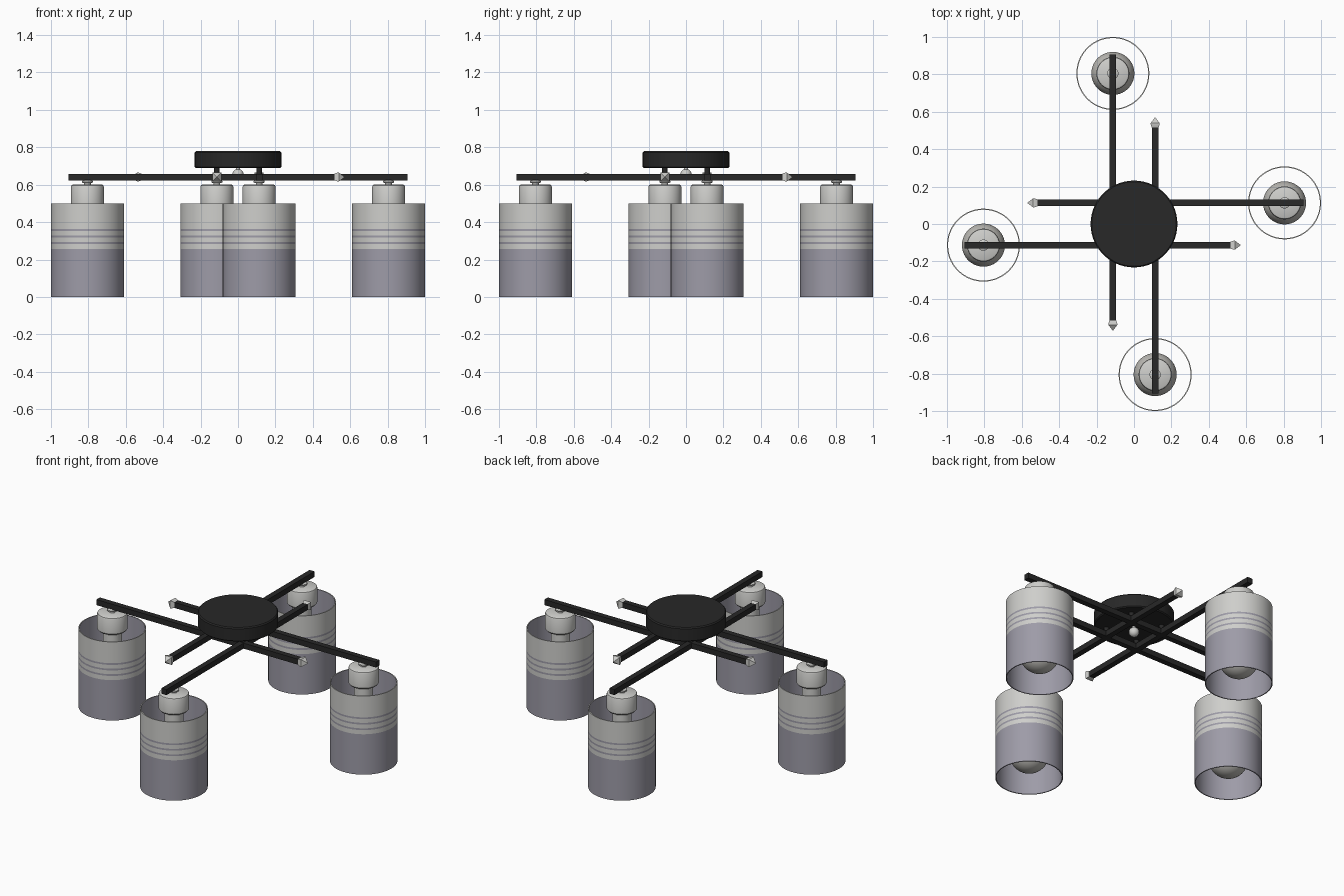
import bpy, bmesh
from math import pi, cos, sin, radians
from mathutils import Matrix, Vector

if "Cube" in bpy.data.objects:
    bpy.data.objects.remove(bpy.data.objects["Cube"])


def material(name, r, g, b):
    m = bpy.data.materials.new(name)
    m.use_nodes = True
    m.diffuse_color = (r, g, b, 1)
    m.node_tree.nodes["Principled BSDF"].inputs["Base Color"].default_value = (r, g, b, 1)
    return m


BLACK = material("matte black", 0.021, 0.021, 0.021)
SILVER = material("brushed silver", 0.62, 0.62, 0.60)
GLASS = material("smoky glass", 0.34, 0.33, 0.39)
BULB = material("bulb grey", 0.50, 0.49, 0.46)


def finish(name, bm, mats, matrix):
    bmesh.ops.recalc_face_normals(bm, faces=bm.faces)
    bm.transform(matrix)
    mesh = bpy.data.meshes.new(name)
    bm.to_mesh(mesh)
    bm.free()
    for m in mats:
        mesh.materials.append(m)
    mesh.shade_smooth()
    mesh.set_sharp_from_angle(angle=radians(35))
    ob = bpy.data.objects.new(name, mesh)
    bpy.context.collection.objects.link(ob)
    return ob


def lathe(name, profile, mats, matrix=Matrix(), sides=48, closed=False, pick=None):
    """Revolve (radius, z) points; pick(face centre) chooses the material slot."""
    bm = bmesh.new()
    rings = []
    for r, z in profile:
        if r == 0:
            rings.append([bm.verts.new((0, 0, z))] * sides)
        else:
            rings.append([bm.verts.new((r * cos(a), r * sin(a), z))
                          for a in (2 * pi * (i + 0.5) / sides for i in range(sides))])
    pairs = list(zip(rings, rings[1:]))
    if closed:
        pairs.append((rings[-1], rings[0]))
    for lo, hi in pairs:
        for i in range(sides):
            j = (i + 1) % sides
            corners = list(dict.fromkeys((lo[i], lo[j], hi[j], hi[i])))
            face = bm.faces.new(corners)
            if pick:
                face.material_index = pick(face.calc_center_median())
    return finish(name, bm, mats, matrix)


def box(name, centre, size, mat, matrix):
    bm = bmesh.new()
    bmesh.ops.create_cube(bm, size=1)
    bm.transform(Matrix.Translation(centre) @ Matrix.Diagonal((*size, 1)))
    return finish(name, bm, [mat], matrix)


def ball_points(radius, centre, start, stop, steps):
    return [(radius * sin(a), centre - radius * cos(a))
            for a in (start + (stop - start) * i / steps for i in range(steps + 1))]


# Ceiling canopy and the finial under it
lathe("canopy", [(0, 0.69), (0.226, 0.69), (0.232, 0.696), (0.232, 0.772),
                 (0.226, 0.779), (0, 0.779)], [BLACK], sides=64)
finial = [(0, 0.625)] + ball_points(0.03, 0.655, 0.2, pi - 0.4, 12) + [(0.012, 0.691), (0, 0.691)]
lathe("finial", finial, [SILVER], sides=24)

# Shade: silver coating on the upper outside, cut by three thin bands
R, WALL, EDGE = 0.195, 0.006, 0.257
BANDS = [0.289, 0.324, 0.359]
HALF = 0.0055
levels = [0, EDGE] + [z + s * HALF for z in BANDS for s in (-1, 1)] + [0.5]
shade_profile = [(R, z) for z in levels] + [(R - WALL, 0.5), (R - WALL, 0)]


def shade_slot(c):
    outside = c.xy.length > R - WALL * 0.75
    banded = any(abs(c.z - z) < HALF for z in BANDS)
    return 1 if outside and c.z > EDGE and not banded else 0


bulb_profile = ([(0, 0.045)] + ball_points(0.115, 0.16, 0.15, 2.3, 18)
                + [(0.062, 0.275), (0.052, 0.32), (0.05, 0.36)])
cap_profile = [(0, 0.36), (0.055, 0.36), (0.055, 0.485), (0.08, 0.49), (0.088, 0.5),
               (0.088, 0.59), (0.085, 0.597), (0.078, 0.601), (0, 0.601)]
joint_profile = [(0, 0.6), (0.018, 0.6), (0.018, 0.608), (0.03, 0.612),
                 (0.03, 0.62), (0.02, 0.626), (0, 0.626)]

# Four identical arms set around the centre like a pinwheel
OFF, BAR, MID = 0.113, 0.035, 0.641
for k in range(4):
    turn = Matrix.Rotation(k * pi / 2, 4, "Z")
    tag = f"_{k + 1}"
    lamp = turn @ Matrix.Translation((0.805, OFF, 0))
    box("arm" + tag, Vector((0.19, OFF, MID)), (1.43, BAR, BAR), BLACK, turn)

    # Pointed square tip on the short end
    tip = turn @ Matrix.Translation((-0.515, OFF, MID)) @ Matrix.Rotation(-pi / 2, 4, "Y")
    lathe("arm_tip" + tag, [(0, 0), (0.025, 0), (0.034, 0.018), (0.034, 0.024), (0, 0.056)],
          [SILVER], tip, sides=4)

    # Post up to the canopy
    lathe("post" + tag, [(0, MID), (0.015, MID), (0.015, 0.692), (0, 0.692)], [BLACK],
          turn @ Matrix.Translation((OFF, OFF, 0)), sides=20)

    # Hanging lamp
    lathe("lamp_joint" + tag, joint_profile, [SILVER], lamp, sides=24)
    lathe("socket_cap" + tag, cap_profile, [SILVER], lamp)
    lathe("bulb" + tag, bulb_profile, [BULB], lamp)
    lathe("shade" + tag, shade_profile, [GLASS, SILVER], lamp, sides=64,
          closed=True, pick=shade_slot)
